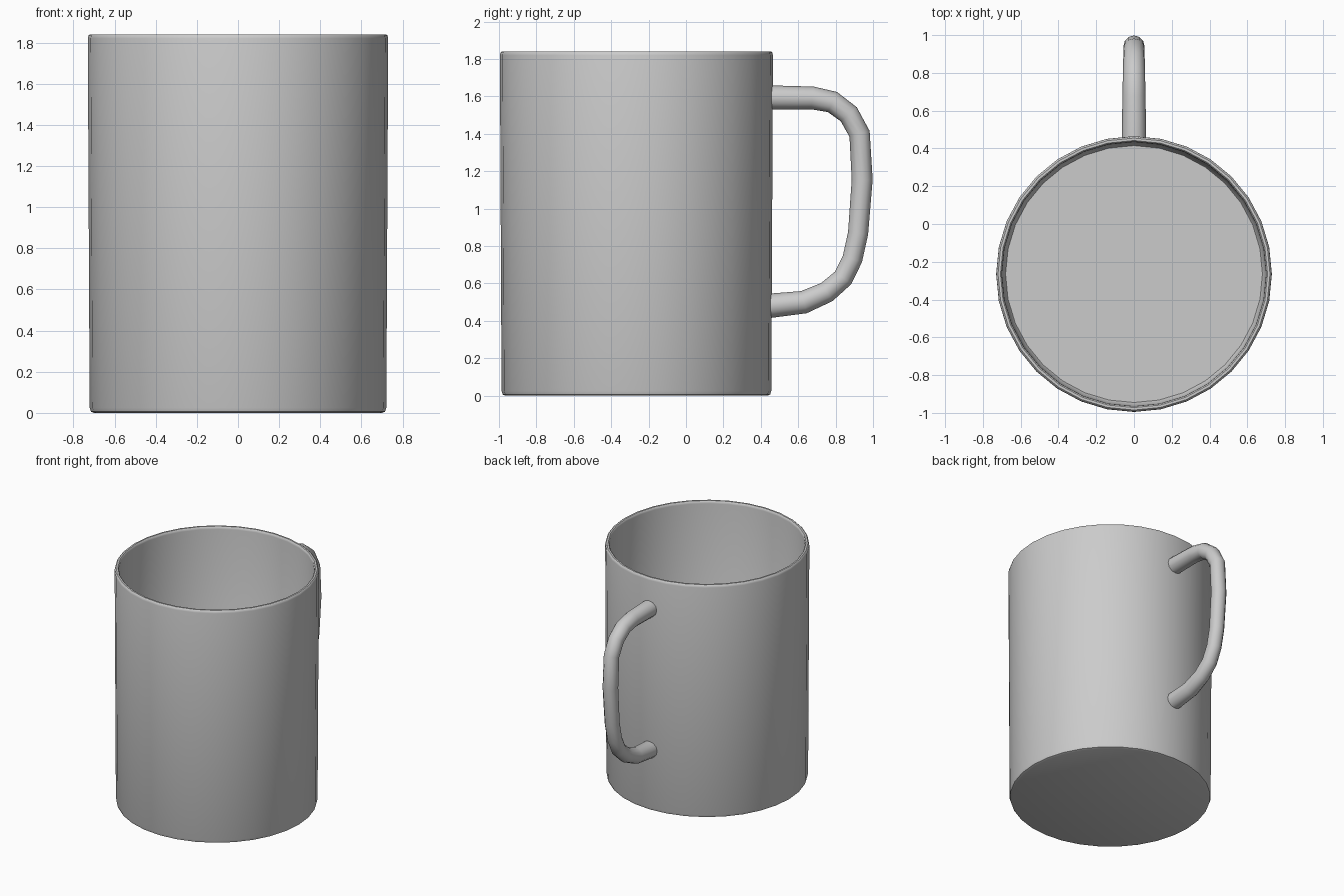
import bpy, bmesh, math

cube = bpy.data.objects.get("Cube")
if cube:
    bpy.data.objects.remove(cube, do_unlink=True)

SIDES = 32
CENTRE_Y = -0.265

glaze = bpy.data.materials.new("grey_glaze")
glaze.use_nodes = True
colour = (0.6, 0.6, 0.6, 1)
glaze.diffuse_color = colour
glaze.node_tree.nodes["Principled BSDF"].inputs["Base Color"].default_value = colour


def finish(obj):
    obj.data.materials.append(glaze)
    bpy.ops.object.select_all(action="DESELECT")
    obj.select_set(True)
    bpy.context.view_layer.objects.active = obj


def lathe(name, profile):
    """Revolve a (radius, height) profile and cap both ends."""
    bm = bmesh.new()
    rings = []
    for r, z in profile:
        angles = [math.tau * i / SIDES for i in range(SIDES)]
        rings.append([bm.verts.new((r * math.cos(a), r * math.sin(a), z)) for a in angles])
    for low, high in zip(rings, rings[1:]):
        for i in range(SIDES):
            j = (i + 1) % SIDES
            bm.faces.new((low[i], low[j], high[j], high[i]))
    bm.faces.new(rings[0][::-1])
    bm.faces.new(rings[-1])
    mesh = bpy.data.meshes.new(name)
    bm.to_mesh(mesh)
    bm.free()
    obj = bpy.data.objects.new(name, mesh)
    obj.location.y = CENTRE_Y
    bpy.context.collection.objects.link(obj)
    finish(obj)
    bpy.ops.object.shade_smooth_by_angle(angle=math.radians(40))
    return obj


# Cup: underside, outer wall, rounded rim, inner wall and floor
lathe("cup_body", [
    (0.70, 0), (0.715, 0.006), (0.721, 0.025),
    (0.73, 1.82), (0.727, 1.834), (0.72, 1.84),
    (0.707, 1.84), (0.701, 1.834), (0.699, 1.82),
    (0.692, 0.06), (0.68, 0.04),
])

# Handle: tube along (y, z, radius) points, slimmer at the grip
path = [
    (0.45, 1.594, 0.065), (0.676, 1.592, 0.061), (0.783, 1.57, 0.059),
    (0.87, 1.505, 0.057), (0.928, 1.40, 0.056), (0.942, 1.155, 0.056),
    (0.92, 0.868, 0.054), (0.89, 0.732, 0.054), (0.84, 0.63, 0.055),
    (0.753, 0.554, 0.057), (0.63, 0.50, 0.061), (0.45, 0.481, 0.065),
]
curve = bpy.data.curves.new("handle", "CURVE")
curve.dimensions = "3D"
curve.bevel_depth = 1
curve.bevel_resolution = 4
curve.use_fill_caps = True
spline = curve.splines.new("POLY")
spline.points.add(len(path) - 1)
for point, (y, z, r) in zip(spline.points, path):
    point.co = (0, y, z, 1)
    point.radius = r
handle = bpy.data.objects.new("handle", curve)
bpy.context.collection.objects.link(handle)
finish(handle)
bpy.ops.object.convert(target="MESH")
bpy.ops.object.shade_smooth_by_angle(angle=math.radians(50))
